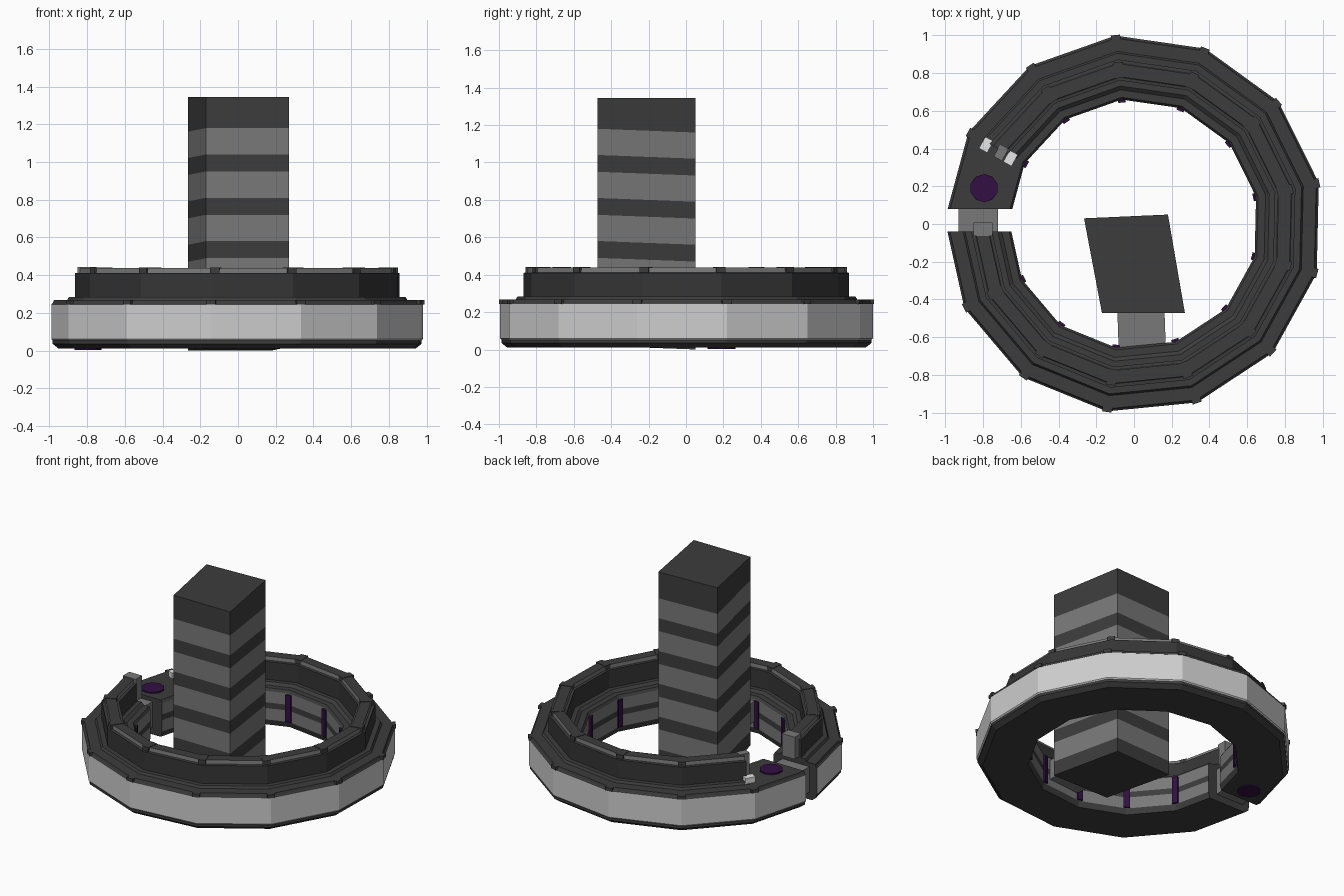
import bpy, bmesh, math
from mathutils import Matrix, Vector

if "Cube" in bpy.data.objects:
    bpy.data.objects.remove(bpy.data.objects["Cube"])

def mat(name, c):
    m = bpy.data.materials.new(name)
    m.diffuse_color = (*c, 1)
    m.use_nodes = True
    m.node_tree.nodes["Principled BSDF"].inputs["Base Color"].default_value = m.diffuse_color
    return m

DARK, WALL, GREY, LIGHT, WHITE, PURPLE = range(6)
MATS = [mat("dark grey", (.046, .046, .046)), mat("charcoal", (.036, .036, .036)),
        mat("mid grey", (.19, .19, .19)), mat("light grey", (.62, .62, .62)),
        mat("white", (.83, .83, .83)), mat("purple", (.032, .005, .055))]

N, STEP, A0 = 13, 360 / 13, 178.7
ANG = [math.radians(A0 - STEP * i) for i in range(N + 1)]   # clockwise from the gap
DIR = [Vector((math.cos(a), math.sin(a))) for a in ANG]

def finish(name, bm):
    bmesh.ops.recalc_face_normals(bm, faces=bm.faces)
    me = bpy.data.meshes.new(name)
    bm.to_mesh(me)
    bm.free()
    for m in MATS:
        me.materials.append(m)
    ob = bpy.data.objects.new(name, me)
    bpy.context.collection.objects.link(ob)
    return ob

def corner(i):
    return lambda r: DIR[i] * r

def cut(i, j, y):
    # point on the ring edge i-j where it meets a straight cut at this y
    def f(r):
        t = (y / r - DIR[i].y) / (DIR[j].y - DIR[i].y)
        return DIR[i].lerp(DIR[j], t) * r
    return f

def sweep(name, profile, stations, cap):
    bm = bmesh.new()
    rows = [[bm.verts.new((*st(r), z)) for r, z, _ in profile] for st in stations]
    n = len(profile)
    for a, b in zip(rows, rows[1:]):
        for k in range(n):
            f = bm.faces.new((a[k], a[(k + 1) % n], b[(k + 1) % n], b[k]))
            f.material_index = profile[k][2]
    for row in (rows[0], rows[-1]):
        bm.faces.new(row).material_index = cap
    return finish(name, bm)

def box(name, loc, size, m, ang=0):
    bm = bmesh.new()
    M = Matrix.Translation(loc) @ Matrix.Rotation(ang, 4, 'Z') @ Matrix.Diagonal((*size, 1))
    bmesh.ops.create_cube(bm, size=1, matrix=M)
    for f in bm.faces:
        f.material_index = m
    return finish(name, bm)

def radial(name, ang, r, z, size, m):
    return box(name, (r * math.cos(ang), r * math.sin(ang), z), size, m, ang)

# Base ring, open at the left
start, end = cut(0, 1, .08), cut(0, 12, -.04)
middle = [corner(i) for i in range(1, N)]
base = [(.965, .01, DARK), (.997, .035, DARK), (.997, .052, LIGHT), (1.004, .06, LIGHT),
        (1.004, .245, DARK), (.997, .25, DARK), (.99, .268, DARK), (.675, .268, DARK),
        (.663, .25, GREY), (.663, .17, DARK), (.663, .13, GREY), (.663, .05, DARK),
        (.675, .01, DARK)]
sweep("base_ring", base, [start] + middle + [end], DARK)

# Raised wall with lips and a rim; stops one corner short of the gap
upper = [(.925, .26, DARK), (.91, .284, DARK), (.877, .284, WALL), (.877, .41, DARK),
         (.858, .412, GREY), (.855, .438, DARK), (.785, .438, GREY), (.782, .412, DARK),
         (.765, .41, WALL), (.765, .284, DARK), (.735, .284, DARK), (.705, .26, DARK)]
sweep("raised_wall", upper, middle + [end], DARK)

# Details at every corner
for i in range(1, N):
    a = ANG[i]
    radial("inner_strip", a, .657, .148, (.02, .04, .19), PURPLE)
    radial("outer_clip", a, .992, .256, (.03, .05, .024), DARK)
    if i > 1:
        radial("rim_clip", a, .82, .425, (.085, .05, .032), DARK)

# Hinge block in the gap and its bracket
box("hinge_block", (-.825, .02, .15), (.21, .18, .18), GREY)
box("hinge_bracket", (-.80, -.028, .365), (.10, .07, .155), GREY)

# Pegs at the cut end of the raised wall
a = ANG[1]
T = Vector((-math.sin(a), math.cos(a)))
for name, r, z, h, m in (("outer_peg", .889, .29, .04, WHITE), ("middle_peg", .80, .355, .17, GREY),
                         ("inner_peg", .742, .29, .04, WHITE)):
    p = DIR[1] * r + T * .012
    box(name, (p.x, p.y, z), (.05, .07, h), m, a)

# Round button through the base
bm = bmesh.new()
bmesh.ops.create_cone(bm, cap_ends=True, segments=10, radius1=.075, radius2=.075, depth=.274,
                      matrix=Matrix.Translation((-.795, .19, .141)))
for f in bm.faces:
    f.material_index = PURPLE
finish("button", bm)

# Striped column, its stripes dipping slightly toward the back
corners = [(-.265, .03), (.18, .05), (.27, -.472), (-.17, -.472)]
levels = [.02, .12, .26, .35, .49, .58, .72, .81, .95, 1.04, 1.18, 1.345]
bm = bmesh.new()
rows = []
for z in levels:
    dip = 0 if z > 1.3 else .038
    rows.append([bm.verts.new((x, y, z - dip * (y + .472))) for x, y in corners])
for k, (p, q) in enumerate(zip(rows, rows[1:])):
    for s in range(4):
        t = (s + 1) % 4
        bm.faces.new((p[s], p[t], q[t], q[s])).material_index = DARK if k % 2 == 0 else GREY
bm.faces.new(rows[0])
bm.faces.new(rows[-1])
finish("striped_column", bm)

# Arm joining the column to the ring
box("column_arm", (.04, -.555, .17), (.25, .21, .14), GREY, math.radians(2))
